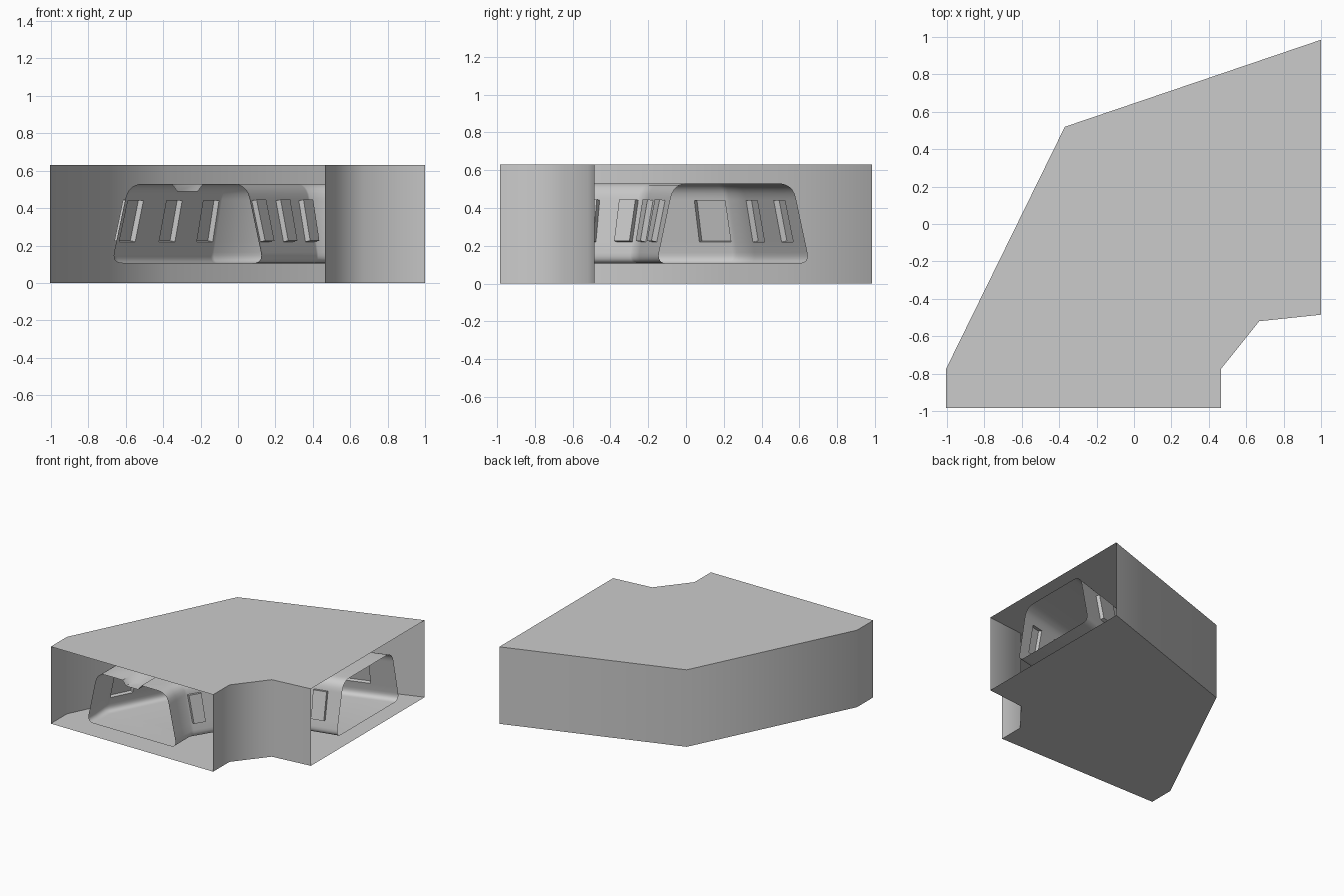
import bpy, bmesh, math
from mathutils import Vector

if "Cube" in bpy.data.objects:
    bpy.data.objects.remove(bpy.data.objects["Cube"])

# Path stations of the bend: distance left of x=1, distance behind the front, turn angle
PATH = [(1.27, 0.0, 0), (1.27, 0.21, 0), (0.85, 0.985, 45), (0.0, 1.235, 90)]


def place(seg, f, off, z):
    """Point at fraction f of a path segment, off units to the outside of the bend."""
    ends = []
    for s, t, a in PATH[seg:seg + 2]:
        a = math.radians(a)
        ends.append(Vector((1 - s - off * math.cos(a), t + off * math.sin(a) - 0.985, z)))
    return ends[0].lerp(ends[1], f)


def finish(name, bm, angle):
    mesh = bpy.data.meshes.new(name)
    bm.to_mesh(mesh)
    bm.free()
    mesh.shade_smooth()
    mesh.set_sharp_from_angle(angle=math.radians(angle))
    ob = bpy.data.objects.new(name, mesh)
    bpy.context.collection.objects.link(ob)
    return ob


def loft(bm, rings):
    """Join closed rings; returns rows of faces, one row per interval."""
    rows = [[bm.verts.new(p) for p in r] for r in rings]
    n = len(rows[0])
    return [[bm.faces.new((a[i], a[(i + 1) % n], b[(i + 1) % n], b[i])) for i in range(n)]
            for a, b in zip(rows, rows[1:])]


STOPS = [(0, 0), (1, 0), (2, 0), (2, 1)]

# Outer housing, open at both ends
bm = bmesh.new()
rect = [(-0.735, 0), (0.735, 0), (0.735, 0.63), (-0.735, 0.63)]
loft(bm, [[place(s, f, *p) for p in rect] for s, f in STOPS])
bmesh.ops.recalc_face_normals(bm, faces=bm.faces)
finish("outer_housing", bm, 50)

# Half profile of the tunnel: rounded trapezoid with a window band and a ceiling strip
LOW, HIGH = (0.405, 0.105), (0.315, 0.53)


def fillet(p, corner, q, r, n=6):
    """Quadratic rounding of a corner, r along both legs."""
    p, c, q = Vector(p), Vector(corner), Vector(q)
    a, b = c + (p - c).normalized() * r, c + (q - c).normalized() * r
    out = []
    for i in range(n + 1):
        t = i / n
        out.append(tuple(a * (1 - t) ** 2 + c * (2 * t * (1 - t)) + b * t * t))
    return out


def wall(z):
    return (LOW[0] + (HIGH[0] - LOW[0]) * (z - LOW[1]) / (HIGH[1] - LOW[1]), z)


right = fillet((0, LOW[1]), LOW, HIGH, 0.06)
band = len(right)
right += [wall(0.22), wall(0.44)]
right += fillet(LOW, HIGH, (0, HIGH[1]), 0.08)
right += [(0.085, 0.53), (0.055, 0.53)]
profile = right + [(-x, z) for x, z in reversed(right)]
N = len(right)
left_band = 2 * N - 2 - band

# Rings: front notch, then paired rings at each window edge
marks = [(0, 0, 1), (0, 0.45, 1), (1, 0, 0)]
windows = []
for seg, centres, half in ((1, (0.11, 0.51, 0.89), 0.08), (2, (0.32, 0.74), 0.085)):
    for c in centres:
        windows.append(len(marks))
        marks += [(seg, c - half, 0), (seg, c + half, 0)]
    if seg == 1:
        marks.append((2, 0, 0))
marks.append((2, 1, 0))

rings = []
for seg, f, notch in marks:
    ring = []
    for i, (x, z) in enumerate(profile):
        if notch and i in (N - 1, N):
            z -= 0.04
        ring.append(place(seg, f, x, z))
    rings.append(ring)

bm = bmesh.new()
rows = loft(bm, rings)
bmesh.ops.recalc_face_normals(bm, faces=bm.faces)

# Window recesses pushed out from the tunnel walls
for w in windows:
    middle = sum((p for r in rings[w:w + 2] for p in r), Vector()) / (4 * N)
    for i in (band, left_band):
        face = rows[w][i]
        push = face.normal.copy()
        if push.dot(face.calc_center_median() - middle) < 0:
            push.negate()
        new = bmesh.ops.extrude_discrete_faces(bm, faces=[face])["faces"][0]
        bmesh.ops.translate(bm, vec=push * 0.03, verts=new.verts)
finish("inner_tunnel", bm, 50)
